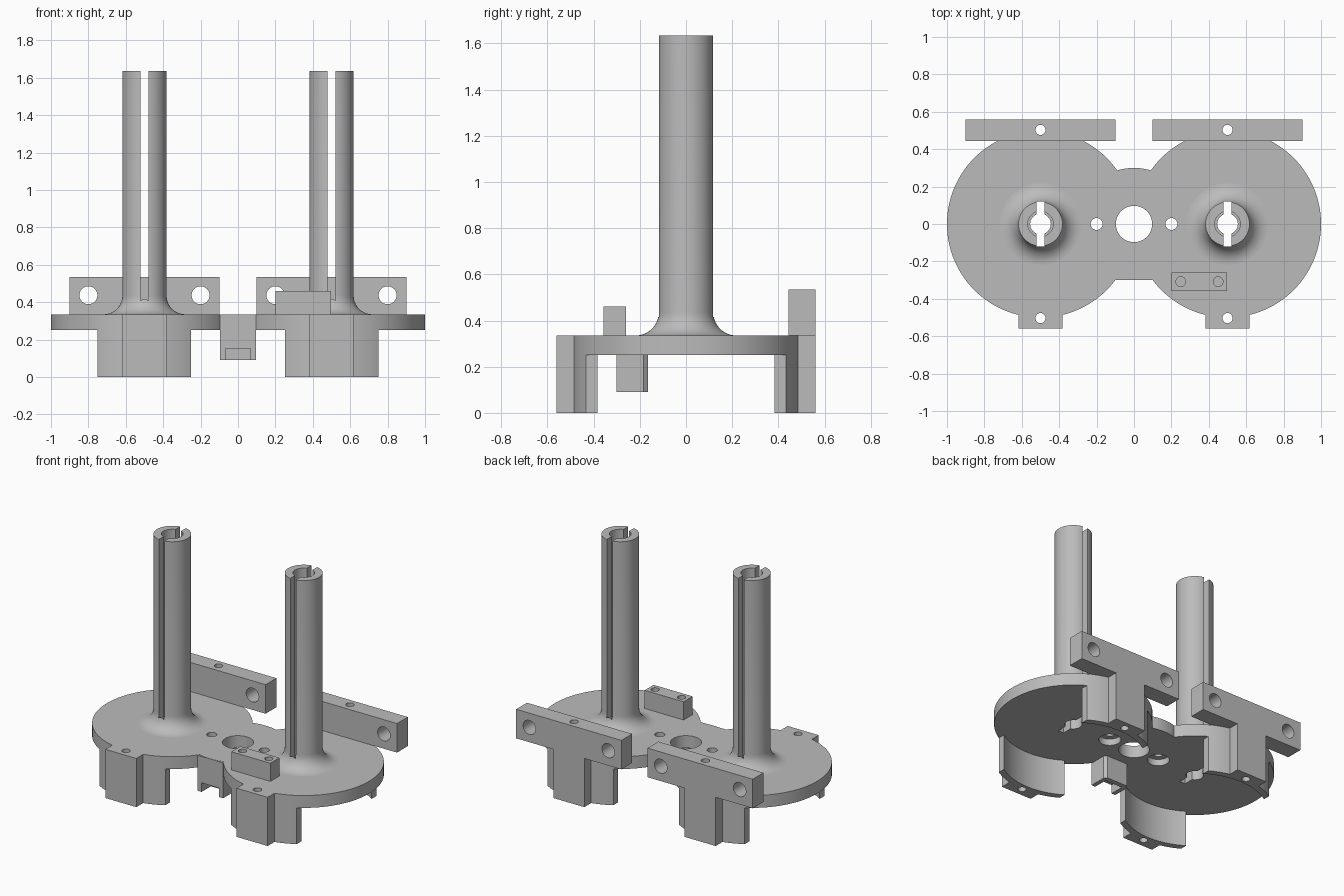
import bpy, bmesh, math
from mathutils import Matrix, Vector

if "Cube" in bpy.data.objects:
    bpy.data.objects.remove(bpy.data.objects["Cube"])

grey = bpy.data.materials.new("plain grey")
grey.use_nodes = True
grey.diffuse_color = (0.5, 0.5, 0.5, 1)
grey.node_tree.nodes["Principled BSDF"].inputs["Base Color"].default_value = (0.5, 0.5, 0.5, 1)

BOTTOM, TOP = 0.25, 0.335      # plate faces
DISC_X, DISC_R = 0.5, 0.5      # the two large discs
TAB_X, TAB_Y = 0.118, 0.56     # screw tabs
SCREW_Y, SCREW_R = 0.503, 0.027


def to_object(name, bm):
    bmesh.ops.recalc_face_normals(bm, faces=bm.faces[:])
    mesh = bpy.data.meshes.new(name)
    bm.to_mesh(mesh)
    bm.free()
    mesh.materials.append(grey)
    ob = bpy.data.objects.new(name, mesh)
    bpy.context.collection.objects.link(ob)
    return ob


def box(x0, x1, y0, y1, z0, z1, name="box"):
    bm = bmesh.new()
    size = Vector((x1 - x0, y1 - y0, z1 - z0))
    mid = Vector((x0 + x1, y0 + y1, z0 + z1)) / 2
    bmesh.ops.create_cube(bm, size=1, matrix=Matrix.Translation(mid) @ Matrix.Diagonal(size).to_4x4())
    return to_object(name, bm)


def rod(x, y, r, z0, z1, name="rod", sides=48):
    bm = bmesh.new()
    bmesh.ops.create_cone(bm, cap_ends=True, segments=sides, radius1=r, radius2=r, depth=z1 - z0,
                          matrix=Matrix.Translation((x, y, (z0 + z1) / 2)))
    return to_object(name, bm)


def rod_y(x, z, r, y0, y1):
    ob = rod(0, 0, r, -(y1 - y0) / 2, (y1 - y0) / 2)
    ob.data.transform(Matrix.Translation((x, (y0 + y1) / 2, z)) @ Matrix.Rotation(math.pi / 2, 4, 'X'))
    return ob


def combine(ob, operation, *tools):
    """Apply one boolean per tool, then delete the tools."""
    for tool in tools:
        tool.hide_render = True
        mod = ob.modifiers.new("cut", 'BOOLEAN')
        mod.operation, mod.object, mod.solver = operation, tool, 'EXACT'
        bpy.context.view_layer.update()
        result = bpy.data.meshes.new_from_object(ob.evaluated_get(bpy.context.evaluated_depsgraph_get()))
        ob.modifiers.clear()
        ob.data = result
        bpy.data.objects.remove(tool)


def finish(ob):
    ob.data.shade_smooth()
    ob.data.set_sharp_from_angle(angle=math.radians(30))


def slot(x):
    return box(x - 0.021, x + 0.021, -0.12, 0.12, -0.1, 2)


# Base plate: two discs, a middle disc and the screw tabs
plate = rod(-DISC_X, 0, DISC_R, BOTTOM, TOP, "base_plate", 128)
combine(plate, 'UNION', rod(DISC_X, 0, DISC_R, BOTTOM, TOP, sides=128),
        rod(0, 0, 0.3, BOTTOM, TOP, sides=96))
for x in (-DISC_X, DISC_X):
    combine(plate, 'UNION', box(x - TAB_X, x + TAB_X, -TAB_Y, TAB_Y, BOTTOM, TOP))
    combine(plate, 'DIFFERENCE', rod(x, 0, 0.055, 0, 1), slot(x),
            *[rod(x, s * SCREW_Y, SCREW_R, 0, 1, sides=24) for s in (-1, 1)])
combine(plate, 'DIFFERENCE', rod(0, 0, 0.097, 0, 1))
for x in (-0.2, 0.2):
    combine(plate, 'DIFFERENCE', rod(x, 0, 0.032, 0, 1, sides=24), rod(x, 0, 0.07, 0, BOTTOM + 0.045))
finish(plate)

for side, x in (("right", -DISC_X), ("left", DISC_X)):
    # Slotted hollow post with a flared foot
    flare = [(0.118 + 0.1 * (1 - math.cos(a)), TOP + 0.1 * (1 - math.sin(a)))
             for a in [i * math.pi / 20 for i in range(11)]]
    profile = [(0, 1.635), (0.118, 1.635)] + flare + [(0, TOP)]
    bm = bmesh.new()
    ring = [bm.verts.new((x + r, 0, z)) for r, z in profile]
    edges = [bm.edges.new(pair) for pair in zip(ring, ring[1:])]
    bmesh.ops.spin(bm, geom=ring + edges, cent=(x, 0, 0), axis=(0, 0, 1), angle=math.tau, steps=64)
    bmesh.ops.remove_doubles(bm, verts=bm.verts[:], dist=0.0001)
    post = to_object(side + "_post", bm)
    combine(post, 'DIFFERENCE', rod(x, 0, 0.068, TOP + 0.02, 2), rod(x, 0, 0.055, 0, 1), slot(x))
    finish(post)

    # Curved legs with a square rib outside
    for end, s in (("front", -1), ("back", 1)):
        leg = rod(x, 0, DISC_R, 0, BOTTOM, f"{end}_{side}_leg", 128)
        ys = sorted((s * 0.3, s * TAB_Y))
        combine(leg, 'UNION', box(x - TAB_X, x + TAB_X, *ys, 0, BOTTOM))
        ys = sorted((s * 0.3, s * 0.7))
        combine(leg, 'INTERSECT', box(x - 0.25, x + 0.25, *ys, -0.1, 0.5))
        combine(leg, 'DIFFERENCE', rod(x, 0, 0.457, -0.1, 0.5, sides=128),
                rod(x, s * SCREW_Y, SCREW_R, -0.1, 0.5, sides=24))
        finish(leg)

    # Rear mounting bar
    bar = box(x - 0.4, x + 0.4, 0.443, TAB_Y, TOP, 0.535, side + "_rear_bar")
    combine(bar, 'DIFFERENCE', rod(x, SCREW_Y, SCREW_R, 0, 1, sides=24),
            *[rod_y(x + dx, 0.437, 0.048, 0.3, 0.7) for dx in (-0.3, 0.3)])
    finish(bar)

# Small drilled block on the plate
block = box(0.2, 0.497, -0.358, -0.26, TOP, 0.46, "drilled_block")
combine(block, 'DIFFERENCE', *[rod(x, -0.308, 0.026, TOP + 0.01, 1, sides=24) for x in (0.25, 0.45)])
finish(block)

# Notched lug under the front edge of the middle
outline = [(-0.097, -0.3), (0.097, -0.3), (0.097, -0.185), (0.08, -0.165), (-0.08, -0.165), (-0.097, -0.185)]
bm = bmesh.new()
face = bm.faces.new([bm.verts.new((px, py, 0.09)) for px, py in outline])
grown = bmesh.ops.extrude_face_region(bm, geom=[face])["geom"]
bmesh.ops.translate(bm, vec=(0, 0, TOP - 0.002 - 0.09), verts=[g for g in grown if isinstance(g, bmesh.types.BMVert)])
lug = to_object("front_lug", bm)
combine(lug, 'DIFFERENCE', box(-0.067, 0.067, -0.4, -0.2, 0, 0.152))
finish(lug)
